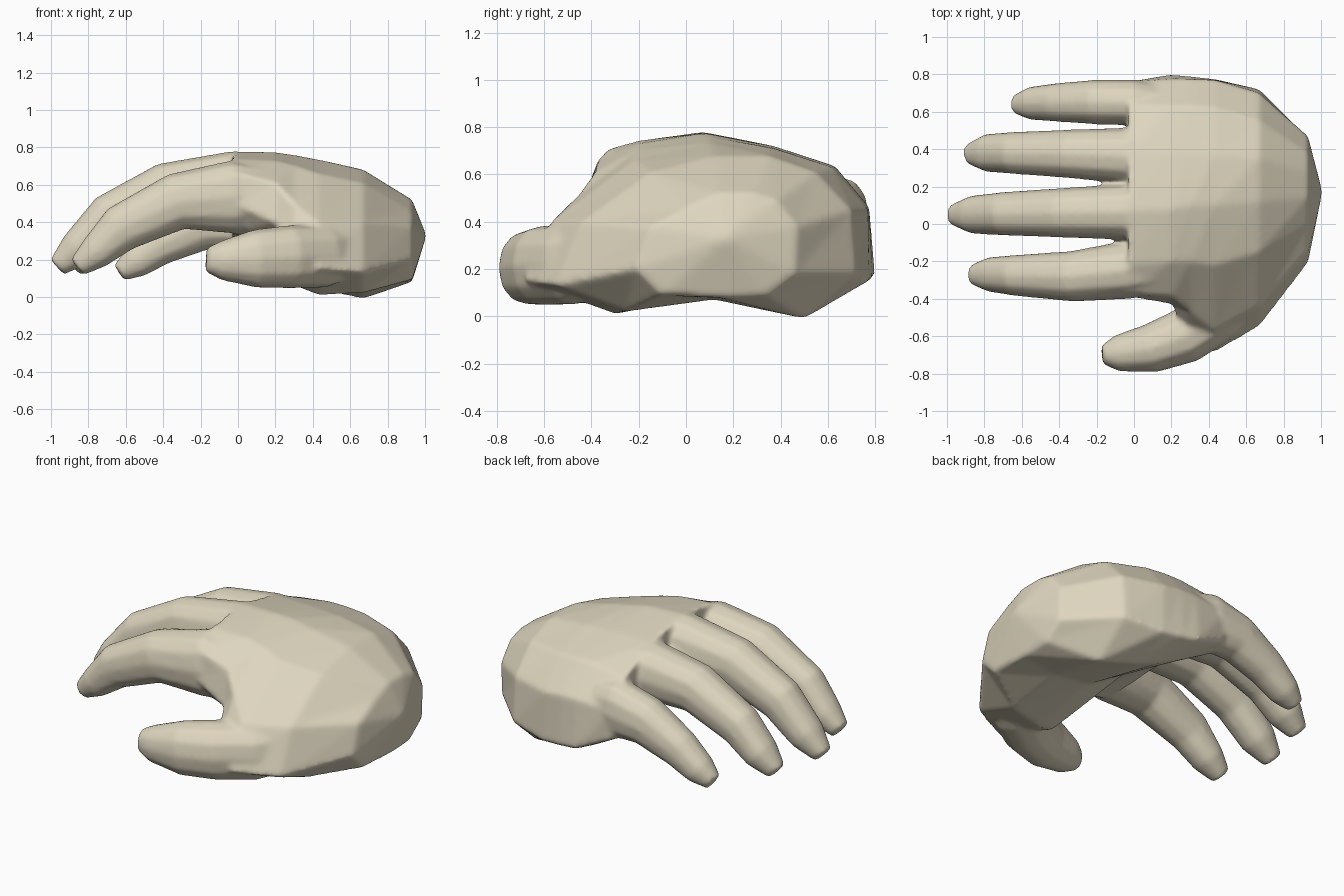
import bpy, bmesh, math
from mathutils import Vector

skin = bpy.data.materials.new("warm beige")
skin.diffuse_color = (0.73, 0.67, 0.52, 1)
parts = []


def loft(name, rings, tip=None):
    """Skin a row of equal rings; close the start flat and the end flat or to a point."""
    bm = bmesh.new()
    rows = [[bm.verts.new(p) for p in r] for r in rings]
    n = len(rows[0])
    for a, b in zip(rows, rows[1:]):
        for i in range(n):
            j = (i + 1) % n
            bm.faces.new((a[i], a[j], b[j], b[i]))
    bm.faces.new(rows[0])
    if tip:
        v = bm.verts.new(tip)
        for i in range(n):
            bm.faces.new((rows[-1][i], rows[-1][(i + 1) % n], v))
    else:
        bm.faces.new(rows[-1])
    bmesh.ops.recalc_face_normals(bm, faces=bm.faces)
    me = bpy.data.meshes.new(name)
    bm.to_mesh(me)
    bm.free()
    me.materials.append(skin)
    ob = bpy.data.objects.new(name, me)
    bpy.context.collection.objects.link(ob)
    parts.append(ob)


def digit(name, stations, sides=12):
    """Tapered bent tube; each station is x, y, z, half width, half height."""
    pts = [Vector(s[:3]) for s in stations]
    rings = []
    for k, (p, s) in enumerate(zip(pts, stations)):
        t = (pts[min(k + 1, len(pts) - 1)] - pts[max(k - 1, 0)]).normalized()
        up = (Vector((0, 0, 1)) - t * t.z).normalized()
        side = t.cross(up)
        ring = []
        for i in range(sides):
            a = 2 * math.pi * i / sides
            c, d = math.cos(a), math.sin(a)
            c = math.copysign(abs(c) ** 0.9, c) * 1.03
            d = math.copysign(abs(d) ** 0.9, d) * 1.01
            ring.append(p + side * (c * s[3]) + up * (d * s[4]))
        rings.append(ring)
    loft(name, rings)


# Palm and back of the hand: cross-sections (y, z) from knuckles to wrist,
# running thumb side, over the top, little-finger side, underside
palm = [
    (-0.03, [(-.39, .50), (-.37, .67), (-.22, .74), (.07, .78), (.37, .72), (.64, .60),
             (.76, .45), (.75, .27), (.60, .25), (.20, .36), (-.25, .34)]),
    (0.20, [(-.43, .40), (-.39, .61), (-.20, .73), (.08, .775), (.37, .72), (.63, .635),
            (.775, .46), (.80, .17), (.60, .12), (.20, .24), (-.25, .28)]),
    (0.30, [(-.66, .22), (-.47, .50), (-.20, .705), (.10, .76), (.37, .715), (.63, .635),
            (.775, .46), (.79, .16), (.58, .08), (.15, .17), (-.35, .06)]),
    (0.43, [(-.69, .15), (-.57, .40), (-.22, .66), (.10, .735), (.37, .71), (.62, .63),
            (.77, .45), (.775, .15), (.55, .04), (.12, .10), (-.30, .01)]),
    (0.67, [(-.55, .13), (-.44, .40), (-.15, .61), (.12, .68), (.35, .68), (.55, .61),
            (.70, .45), (.72, .18), (.50, -.01), (.12, .07), (-.25, .02)]),
    (0.93, [(-.21, .20), (-.15, .38), (0, .46), (.14, .52), (.28, .52), (.38, .49),
            (.47, .38), (.46, .18), (.34, .09), (.15, .08), (-.10, .09)]),
]
loft("palm", [[(x, y, z) for y, z in ring] for x, ring in palm], tip=(1.008, .17, .33))

# Four curled fingers, tip to knuckle
digit("index_finger", [(-.86, -.27, .16, .055, .055), (-.765, -.27, .235, .092, .092),
                       (-.63, -.275, .365, .107, .127), (-.33, -.28, .51, .132, .152),
                       (-.03, -.245, .535, .152, .195), (.18, -.22, .53, .13, .16)])
digit("middle_finger", [(-.967, .05, .16, .055, .055), (-.86, .05, .255, .10, .10),
                        (-.69, .055, .425, .114, .127), (-.39, .06, .57, .129, .147),
                        (-.03, .065, .605, .147, .175), (.15, .07, .58, .13, .15)])
digit("ring_finger", [(-.88, .375, .16, .055, .055), (-.78, .38, .245, .10, .097),
                      (-.64, .38, .38, .11, .122), (-.34, .375, .525, .127, .142),
                      (-.03, .365, .55, .147, .168), (.15, .37, .52, .13, .15)])
digit("little_finger", [(-.635, .64, .13, .05, .05), (-.55, .645, .185, .087, .087),
                        (-.42, .65, .28, .1, .112), (-.2, .652, .39, .117, .142),
                        (.0, .65, .42, .12, .17), (.18, .63, .40, .11, .15)])

# Thumb, tip to its root inside the palm
digit("thumb", [(-.17, -.70, .20, .05, .065), (-.09, -.692, .195, .095, .105),
                (.09, -.665, .205, .128, .155), (.27, -.60, .215, .145, .168),
                (.45, -.48, .22, .15, .17), (.60, -.34, .25, .13, .15)])

# Fuse the parts into one hand with softly blended joints
bpy.ops.object.select_all(action='DESELECT')
for ob in parts:
    ob.select_set(True)
hand = parts[0]
bpy.context.view_layer.objects.active = hand
bpy.ops.object.join()
hand.name = "hand"
fuse = hand.modifiers.new("fuse", 'REMESH')
fuse.mode = 'VOXEL'
fuse.voxel_size = 0.014
fuse.use_smooth_shade = True
blend = hand.modifiers.new("blend", 'SMOOTH')
blend.factor = 0.5
blend.iterations = 10
